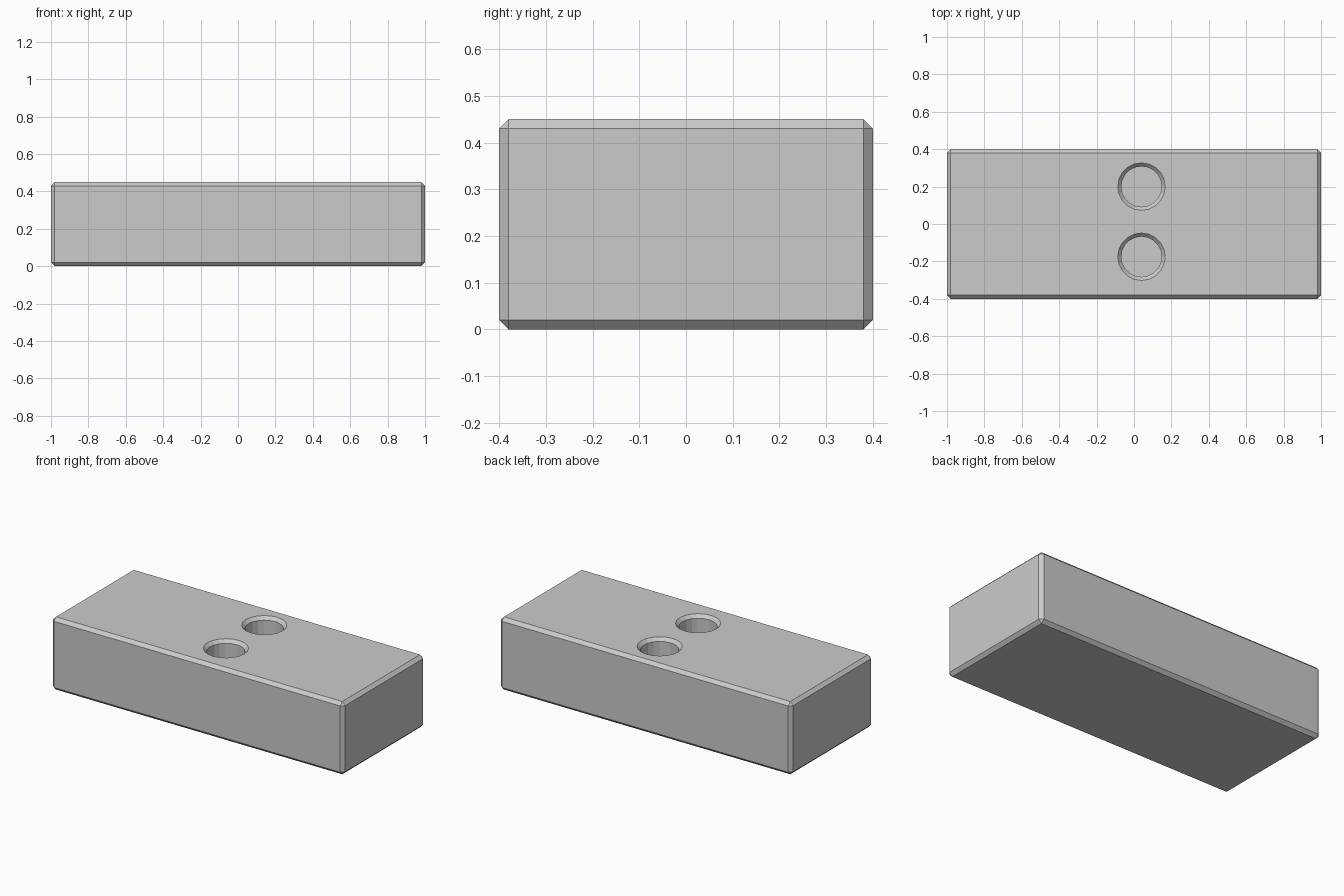
import bpy, bmesh, math

if "Cube" in bpy.data.objects:
    bpy.data.objects.remove(bpy.data.objects["Cube"])

LENGTH, DEPTH, HEIGHT, CHAMFER = 2.0, 0.8, 0.45, 0.02
HOLE_X, HOLE_YS, SIDES = 0.04, (0.20, -0.175), 20
HOLE_FLOOR = 0.2


def to_object(name, bm):
    bmesh.ops.recalc_face_normals(bm, faces=bm.faces)
    mesh = bpy.data.meshes.new(name)
    bm.to_mesh(mesh)
    bm.free()
    ob = bpy.data.objects.new(name, mesh)
    bpy.context.collection.objects.link(ob)
    return ob


# Chamfered block
bm = bmesh.new()
bmesh.ops.create_cube(bm, size=1)
for v in bm.verts:
    v.co = (v.co.x * LENGTH, v.co.y * DEPTH, (v.co.z + 0.5) * HEIGHT)
bmesh.ops.bevel(bm, geom=bm.edges[:], offset=CHAMFER, segments=1,
                affect='EDGES', profile=0.5)
block = to_object("block", bm)


# Blind round holes with a chamfered rim, turned from a radius/height profile
def hole_cutter(name, y):
    profile = [(0.108, HOLE_FLOOR), (0.108, HEIGHT - CHAMFER),
               (0.127, HEIGHT), (0.127, HEIGHT + 0.1)]
    bm = bmesh.new()
    rings = [[bm.verts.new((HOLE_X + r * math.cos(2 * math.pi * i / SIDES),
                            y + r * math.sin(2 * math.pi * i / SIDES), z))
              for i in range(SIDES)] for r, z in profile]
    for low, high in zip(rings, rings[1:]):
        for i in range(SIDES):
            j = (i + 1) % SIDES
            bm.faces.new((low[i], low[j], high[j], high[i]))
    bm.faces.new(rings[0])
    bm.faces.new(rings[-1])
    ob = to_object(name, bm)
    ob.hide_render = True
    ob.display_type = 'WIRE'
    return ob


for n, y in enumerate(HOLE_YS):
    mod = block.modifiers.new(f"hole_{n + 1}", 'BOOLEAN')
    mod.operation = 'DIFFERENCE'
    mod.solver = 'EXACT'
    mod.object = hole_cutter(f"hole_cutter_{n + 1}", y)
